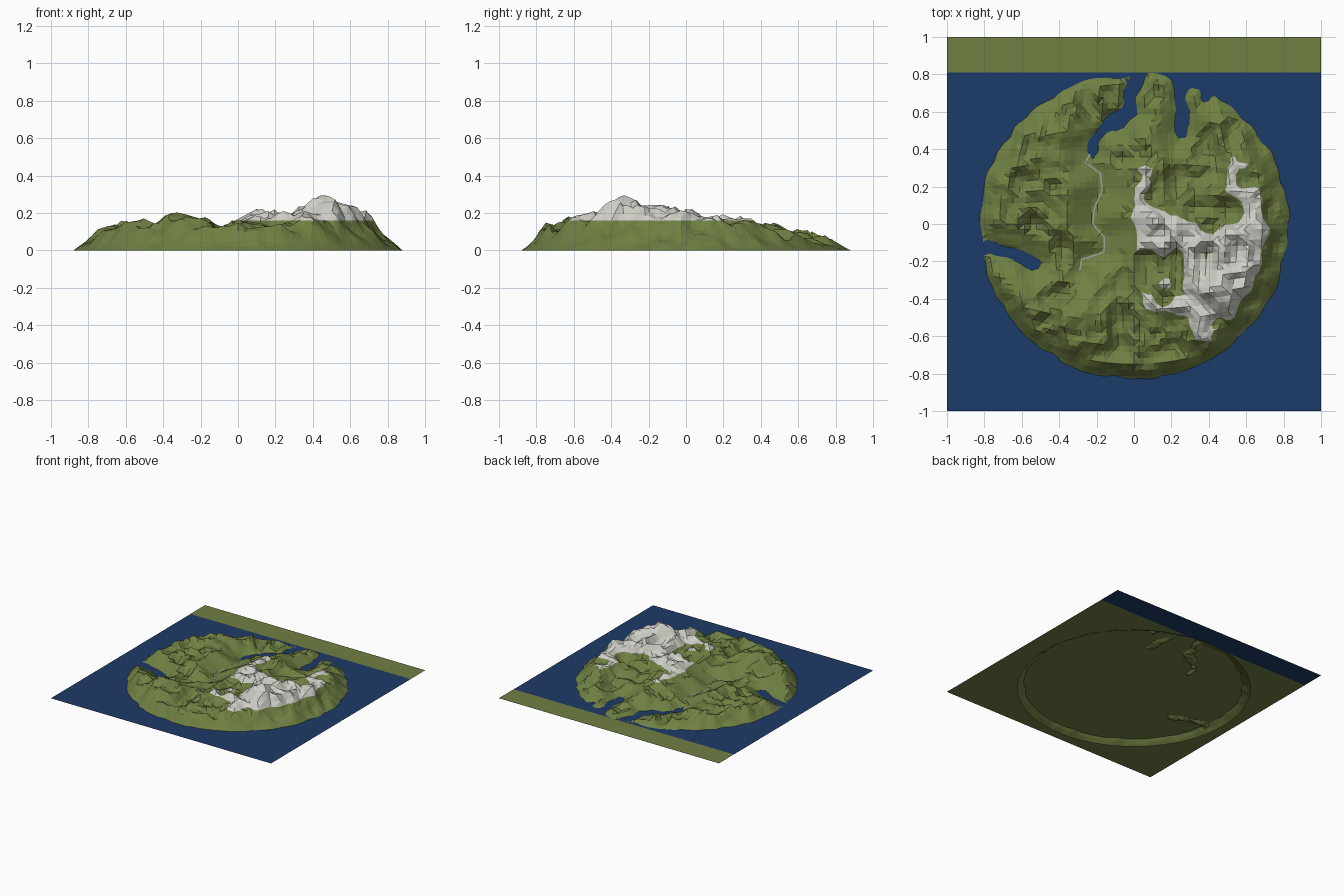
import bpy, bmesh, math
from mathutils import Vector, noise
from mathutils.geometry import intersect_point_line

if "Cube" in bpy.data.objects:
    bpy.data.objects.remove(bpy.data.objects["Cube"])

R, WATER, SNOW = 0.88, 0.04, 0.16

# Summits, ridges and basins: x, y, height
RELIEF = [
    (0.45, -0.35, .285), (0.58, -0.30, .24), (0.40, -0.52, .18), (0.25, -0.37, .19),
    (0.10, -0.40, .16), (0.34, -0.24, .21), (0.50, -0.12, .24), (0.64, -0.10, .20),
    (0.32, -0.11, .22), (0.16, -0.07, .20), (0.05, 0.03, .255), (0.01, 0.20, .19),
    (0.58, 0.12, .17), (0.60, 0.32, .165), (0.13, 0.38, .15), (0.08, -0.24, .12),
    (0.32, 0.12, .09), (0.40, 0.32, .09), (0.18, 0.20, .11), (0.42, 0.04, .12),
    (0.20, -0.60, .11), (-0.05, -0.60, .12), (-0.10, -0.35, .12), (-0.28, -0.48, .19),
    (-0.45, -0.30, .11), (-0.65, -0.36, .165), (-0.42, -0.10, .10), (-0.62, 0.02, .11),
    (-0.30, 0.08, .15), (-0.48, 0.20, .10), (-0.62, 0.36, .13), (-0.38, 0.50, .12),
    (-0.20, 0.65, .08), (0.13, 0.60, .08), (0.45, 0.55, .10), (-0.08, 0.32, .11),
    (-0.08, 0.08, .15), (0.22, -0.22, .13)]

# Water courses seen from above
INLETS = [
    [(0.02, .84), (0.0, .72), (-.03, .6), (-.11, .53), (-.21, .47), (-.22, .39)],
    [(.25, .86), (.25, .65), (.26, .49)],
    [(.40, .86), (.40, .68)],
    [(-.84, -.13), (-.72, -.14), (-.6, -.17), (-.52, -.22)]]
RIVER = [(-.22, .40), (-.26, .33), (-.18, .27), (-.17, .18), (-.21, .09), (-.22, 0),
         (-.16, -.07), (-.16, -.15), (-.28, -.19), (-.29, -.25)]


def path_distance(p, path):
    best = 9.0
    for a, b in zip(path, path[1:]):
        a, b = Vector((*a, 0)), Vector((*b, 0))
        t = min(1, max(0, intersect_point_line(p, a, b)[1]))
        best = min(best, (p - a.lerp(b, t)).length)
    return best


def height(x, y):
    p = Vector((x, y, 0))
    total = weight = 0
    for px, py, h in RELIEF:
        w = 1 / (((x - px) ** 2 + (y - py) ** 2 + 0.0015) ** 1.7)
        total += w * h
        weight += w
    # ridges and gullies
    crag = abs(noise.noise(p * 6.5 + Vector((1, 8, 4))))
    fine = noise.noise(p * 15 + Vector((3, 5, 1)))
    rough = 0.022 * fine - 0.11 * (crag - 0.18)
    h = max(total / weight + rough, 0.05)
    # river valley, then sea inlets with ragged banks
    h = min(h, 0.06 + 0.6 * max(0, path_distance(p, RIVER) - 0.01))
    q = p + 0.03 * Vector((noise.noise(p * 11), noise.noise(p * 11 + Vector((9, 2, 7))), 0))
    for path in INLETS:
        h = min(h, 0.02 + 0.65 * max(0, path_distance(q, path) - 0.002))
    # shore slope, lower on the north side and cut by gullies
    d = max(0, R - p.length)
    wobble = 1.05 + 0.5 * noise.noise(p * 6) + 0.3 * noise.noise(p * 13)
    if y > 0:
        wobble *= 1 - 0.35 * min(1, y / 0.7)
    return max(0, min(h, (0.6 * d + 2.2 * d * d) * wobble))


def material(name, rgb):
    m = bpy.data.materials.new(name)
    m.diffuse_color = (*rgb, 1)
    m.use_nodes = True
    m.node_tree.nodes["Principled BSDF"].inputs["Base Color"].default_value = m.diffuse_color
    return m


def add_object(name, bm, *mats):
    me = bpy.data.meshes.new(name)
    bm.to_mesh(me)
    bm.free()
    ob = bpy.data.objects.new(name, me)
    bpy.context.collection.objects.link(ob)
    for m in mats:
        me.materials.append(m)
    return ob


green = material("grass", (.16, .215, .055))
white = material("snow", (.62, .62, .57))
blue = material("sea", (.012, .043, .14))
grey = material("river", (.35, .37, .37))

# Island: round faceted height field, cut at the snow line
bm = bmesh.new()
bmesh.ops.create_grid(bm, x_segments=54, y_segments=54, size=1)
for v in bm.verts:
    u, w = v.co.x, v.co.y
    x, y = R * u * math.sqrt(1 - w * w / 2), R * w * math.sqrt(1 - u * u / 2)
    v.co = (x, y, height(x, y))
bmesh.ops.triangulate(bm, faces=bm.faces[:])
bmesh.ops.bisect_plane(bm, geom=bm.verts[:] + bm.edges[:] + bm.faces[:],
                       plane_co=(0, 0, SNOW), plane_no=(0, 0, 1))
for f in bm.faces:
    c = f.calc_center_median()
    f.material_index = int(c.z > SNOW and c.x > -0.05)
    f.smooth = False
add_object("island", bm, green, white)


# Flat sheets: sea, the far shore strip and the sea bed just under the water
def sheet(name, y0, y1, z, mat):
    b = bmesh.new()
    b.faces.new([b.verts.new(c) for c in
                 ((-1, y0, z), (1, y0, z), (1, y1, z), (-1, y1, z))])
    add_object(name, b, mat)


sheet("sea", -1, 1, WATER, blue)
sheet("far_shore", 0.81, 1, WATER + 0.001, green)
sheet("sea_bed", -1, 0.81, WATER - 0.001, green)

# River: narrow ribbon draped on the valley floor
bm = bmesh.new()
pts = []
for a, b in zip(RIVER, RIVER[1:]):
    pts += [Vector(a).lerp(Vector(b), i / 4) for i in range(4)]
pts.append(Vector(RIVER[-1]))
rows = []
for i, p in enumerate(pts):
    t = (pts[min(i + 1, len(pts) - 1)] - pts[max(i - 1, 0)]).normalized()
    side = Vector((-t.y, t.x)) * 0.004
    z = height(p.x, p.y) + 0.007
    rows.append([bm.verts.new((*(p + s * side), z)) for s in (-1, 1)])
for (a, b), (c, d) in zip(rows, rows[1:]):
    bm.faces.new((a, b, d, c))
bmesh.ops.recalc_face_normals(bm, faces=bm.faces[:])
add_object("river", bm, grey)
